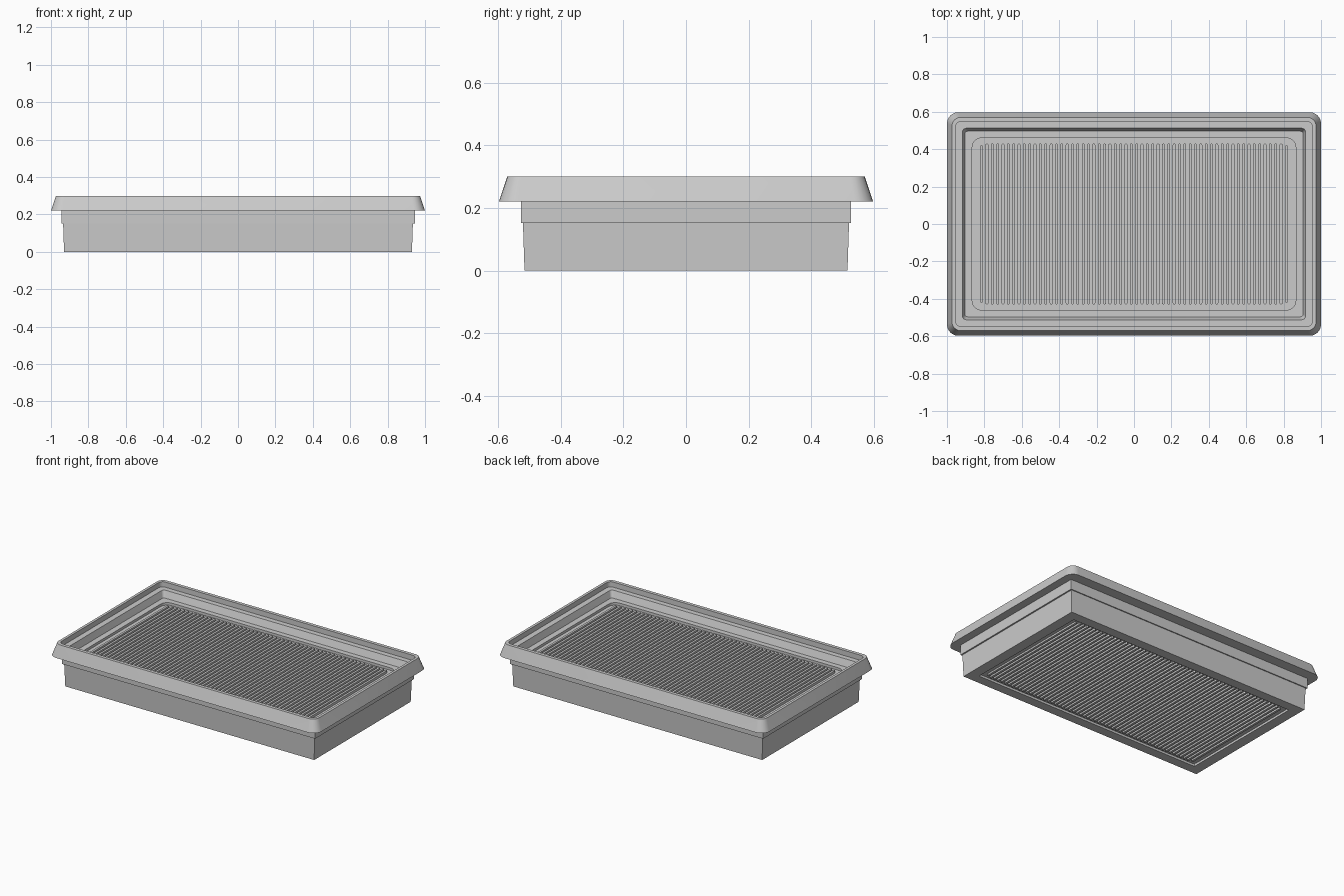
import bpy, bmesh, math

if "Cube" in bpy.data.objects:
    bpy.data.objects.remove(bpy.data.objects["Cube"])


def add_object(name, bm):
    bmesh.ops.recalc_face_normals(bm, faces=bm.faces)
    mesh = bpy.data.meshes.new(name)
    bm.to_mesh(mesh)
    bm.free()
    ob = bpy.data.objects.new(name, mesh)
    bpy.context.collection.objects.link(ob)
    return ob


def smooth(ob):
    bpy.ops.object.select_all(action='DESELECT')
    ob.select_set(True)
    bpy.context.view_layer.objects.active = ob
    bpy.ops.object.shade_smooth_by_angle(angle=math.radians(30))


def rounded_rect(hx, hy, r, seg):
    """Outline of a rectangle; seg = 0 gives square corners."""
    pts = []
    for i, (sx, sy) in enumerate([(1, 1), (-1, 1), (-1, -1), (1, -1)]):
        for k in range(seg + 1):
            a = math.pi / 2 * (i + (k / seg if seg else 0))
            ox, oy = (math.cos(a), math.sin(a)) if seg else (sx, sy)
            pts.append((sx * (hx - r) + r * ox, sy * (hy - r) + r * oy))
    return pts


def frame(name, rings, seg):
    """Loft a closed frame through rings of (half x, half y, z, radius)."""
    bm = bmesh.new()
    loops = [[bm.verts.new((x, y, z)) for x, y in rounded_rect(hx, hy, r, seg)]
             for hx, hy, z, r in rings]
    n = len(loops[0])
    for a, b in zip(loops, loops[1:] + loops[:1]):
        for i in range(n):
            j = (i + 1) % n
            bm.faces.new((a[i], a[j], b[j], b[i]))
    return add_object(name, bm)


# Flared sealing rim with stepped inner ledges
smooth(frame("sealing_rim", [
    (1.0, 0.597, 0.22, 0.06),
    (0.973, 0.57, 0.30, 0.045),
    (0.955, 0.547, 0.30, 0.03),
    (0.955, 0.547, 0.265, 0.03),
    (0.917, 0.512, 0.265, 0.02),
    (0.904, 0.496, 0.22, 0.015),
    (0.865, 0.46, 0.22, 0.05),
    (0.865, 0.46, 0.20, 0.05),
    (0.93, 0.515, 0.20, 0.01),
    (0.93, 0.515, 0.22, 0.01),
], 6))

# Square-cornered housing below the rim, with a step
frame("filter_housing", [
    (0.93, 0.515, 0.0, 0),
    (0.935, 0.52, 0.152, 0),
    (0.945, 0.527, 0.152, 0),
    (0.945, 0.527, 0.22, 0),
    (0.92, 0.505, 0.22, 0),
    (0.92, 0.505, 0.20, 0),
    (0.86, 0.45, 0.20, 0),
    (0.86, 0.45, 0.0, 0),
], 0)

# Core of the filter paper that fills the opening
bm = bmesh.new()
base = [bm.verts.new((x, y, 0.015)) for x, y in rounded_rect(0.865, 0.46, 0.05, 6)]
top = [bm.verts.new((v.co.x, v.co.y, 0.203)) for v in base]
bm.faces.new(base)
bm.faces.new(top)
for i in range(len(base)):
    j = (i + 1) % len(base)
    bm.faces.new((base[i], base[j], top[j], top[i]))
add_object("filter_core", bm)


# Round-ended paper pleats standing on both sides of the core
def pleats(name, z_low, z_high, count=58, span=0.815, half=0.43, r=0.0075):
    bm = bmesh.new()
    for i in range(count):
        cx = -span + 2 * span * i / (count - 1)
        hy = half - (0.01 if i in (0, count - 1) else 0)
        outline = rounded_rect(r, hy, r, 3)
        lo = [bm.verts.new((cx + x, y, z_low)) for x, y in outline]
        hi = [bm.verts.new((cx + x, y, z_high)) for x, y in outline]
        bm.faces.new(lo)
        bm.faces.new(hi)
        for k in range(len(lo)):
            m = (k + 1) % len(lo)
            bm.faces.new((lo[k], lo[m], hi[m], hi[k]))
    bmesh.ops.remove_doubles(bm, verts=bm.verts, dist=1e-5)
    smooth(add_object(name, bm))


pleats("upper_pleats", 0.20, 0.22)
pleats("lower_pleats", 0.003, 0.02)
